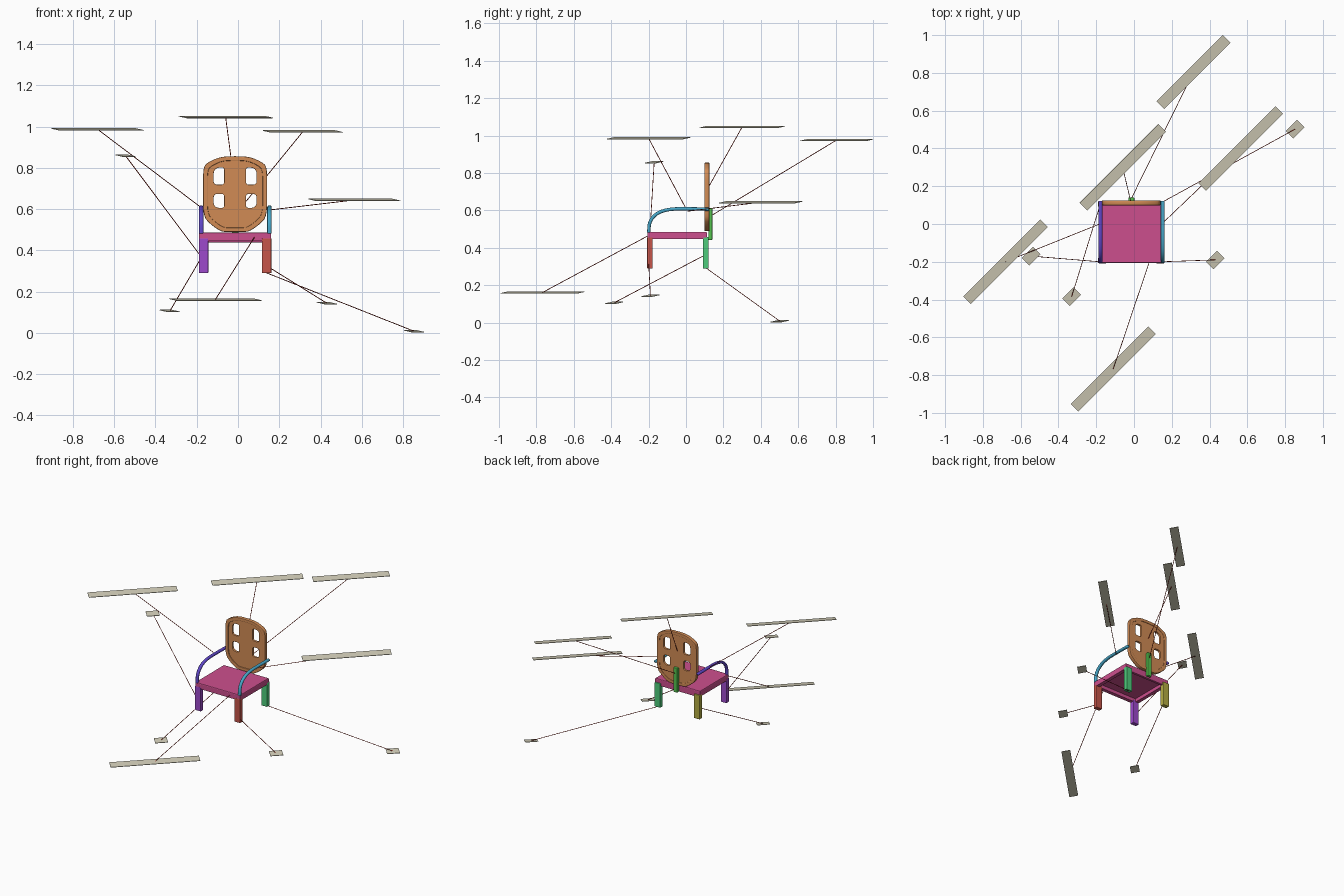
import bpy, bmesh, math
from mathutils import Matrix, Vector

if "Cube" in bpy.data.objects:
    bpy.data.objects.remove(bpy.data.objects["Cube"])

CX = -0.014   # chair centre line
DROP = -0.004  # small overall height offset


def paint(ob, rgb):
    m = bpy.data.materials.new(ob.name + "_mat")
    m.diffuse_color = (*[c ** 2.0 for c in rgb], 1)
    m.use_nodes = True
    m.node_tree.nodes["Principled BSDF"].inputs["Base Color"].default_value = m.diffuse_color
    ob.data.materials.append(m)


def add_mesh(name, bm, rgb):
    bmesh.ops.recalc_face_normals(bm, faces=bm.faces)
    me = bpy.data.meshes.new(name)
    bm.to_mesh(me)
    bm.free()
    ob = bpy.data.objects.new(name, me)
    bpy.context.collection.objects.link(ob)
    ob.location.z = DROP
    paint(ob, rgb)
    return ob


def cube(lo, hi):
    lo, hi = Vector(lo), Vector(hi)
    bm = bmesh.new()
    bmesh.ops.create_cube(bm, size=1)
    for v in bm.verts:
        v.co = (lo + hi) / 2 + v.co * (hi - lo)
    bm.normal_update()
    return bm


def box(name, lo, hi, rgb, bevel):
    bm = cube(lo, hi)
    bmesh.ops.bevel(bm, geom=bm.edges[:], offset=bevel, segments=2, profile=0.5, affect='EDGES')
    return add_mesh(name, bm, rgb)


def flat_panel(name, loops, y, half, rgb, bevel):
    # filled outline with holes in the xz plane, extruded along y
    cu = bpy.data.curves.new(name, 'CURVE')
    cu.dimensions = '2D'
    cu.fill_mode = 'BOTH'
    cu.extrude = half - bevel
    cu.bevel_depth = bevel
    cu.bevel_resolution = 1
    cu.offset = -bevel
    for loop in loops:
        sp = cu.splines.new('POLY')
        sp.points.add(len(loop) - 1)
        for p, (x, z) in zip(sp.points, loop):
            p.co = (x, z, 0, 1)
        sp.use_cyclic_u = True
    ob = bpy.data.objects.new(name, cu)
    bpy.context.collection.objects.link(ob)
    ob.rotation_euler.x = math.pi / 2
    ob.location = (0, y, DROP)
    paint(ob, rgb)
    bpy.ops.object.select_all(action='DESELECT')
    ob.select_set(True)
    bpy.context.view_layer.objects.active = ob
    bpy.ops.object.convert(target='MESH')
    bpy.ops.object.shade_smooth_by_angle()


def smooth(pts, times=2):
    # corner cutting on an open path with fixed ends
    for _ in range(times):
        out = [pts[0]]
        for a, b in zip(pts, pts[1:]):
            a, b = Vector(a), Vector(b)
            out += [a.lerp(b, 0.25), a.lerp(b, 0.75)]
        pts = out + [pts[-1]]
    return [tuple(p) for p in pts]


# Seat: shallow tray, open underneath
bm = cube((-0.188, -0.206, 0.450), (0.161, 0.112, 0.49))
under = [f for f in bm.faces if f.normal.z < -0.5]
bmesh.ops.inset_region(bm, faces=under, thickness=0.025, use_even_offset=True)
ret = bmesh.ops.extrude_discrete_faces(bm, faces=under)
bmesh.ops.translate(bm, verts=ret['faces'][0].verts[:], vec=(0, 0, 0.024))
outer = [e for e in bm.edges if all(v.co.z > 0.489 for v in e.verts)]
bmesh.ops.bevel(bm, geom=outer, offset=0.006, segments=2, profile=0.5, affect='EDGES')
add_mesh("seat", bm, (0.78, 0.28, 0.52))

# Legs
for name, x, y, rgb in (("front_left_leg", -0.167, -0.193, (0.58, 0.26, 0.78)),
                        ("front_right_leg", 0.139, -0.193, (0.75, 0.30, 0.26)),
                        ("back_left_leg", -0.167, 0.106, (0.68, 0.65, 0.24)),
                        ("back_right_leg", 0.139, 0.106, (0.28, 0.78, 0.45))):
    box(name, (x - 0.023, y - 0.015, 0.293), (x + 0.023, y + 0.015, 0.462), rgb, 0.004)

# Lower rail under the back edge of the seat
box("back_rail", (-0.150, 0.095, 0.443), (0.122, 0.112, 0.455), (0.78, 0.28, 0.52), 0.002)

# Arms: swept bar rising from the seat front to the backrest
path = smooth([(-0.199, 0.485), (-0.196, 0.545), (-0.155, 0.592), (-0.085, 0.612), (0.0, 0.613), (0.122, 0.611)])
for name, x, rgb in (("left_arm", -0.178, (0.34, 0.25, 0.76)), ("right_arm", 0.152, (0.25, 0.62, 0.76))):
    bm = bmesh.new()
    rings = []
    for i, p in enumerate(path):
        a, b = path[max(i - 1, 0)], path[min(i + 1, len(path) - 1)]
        t = Vector((0, b[0] - a[0], b[1] - a[1])).normalized()
        n = Vector((0, -t.z, t.y))
        ring = []
        for k in range(12):
            ang = math.tau * k / 12
            c, s = math.cos(ang), math.sin(ang)
            sq = 1 / max(abs(c), abs(s)) ** 0.5
            ring.append(bm.verts.new(Vector((x, *p)) + Vector((0.0105 * c * sq, 0, 0)) + n * 0.009 * s * sq))
        rings.append(ring)
    for r, q in zip(rings, rings[1:]):
        for k in range(12):
            bm.faces.new((r[k], r[k - 1], q[k - 1], q[k]))
    bm.faces.new(rings[0])
    bm.faces.new(rings[-1])
    ob = add_mesh(name, bm, rgb)
    ob.data.shade_smooth()

# Backrest: panel with four windows and a raised rim
ORANGE = (0.80, 0.51, 0.30)
half = smooth([(0, 0.860), (0.07, 0.858), (0.13, 0.832), (0.155, 0.808), (0.155, 0.70),
               (0.155, 0.570), (0.12, 0.530), (0.07, 0.496), (0.045, 0.493)])
outline = [(CX + x, z) for x, z in half] + [(CX - x, z) for x, z in half[:0:-1]]
inner = [(CX + (x - CX) * 0.86, 0.675 + (z - 0.675) * 0.885) for x, z in outline]


def window(side, x0, x1, z0, z1, radii):
    pts = []
    corners = ((x1, z1, 0), (x0, z1, 90), (x0, z0, 180), (x1, z0, 270))
    for (x, z, a0), r in zip(corners, radii):
        mx = x - r if x == x1 else x + r
        mz = z - r if z == z1 else z + r
        for k in range(5):
            a = math.radians(a0 + k * 22.5)
            pts.append((CX + side * (mx + r * math.cos(a)), mz + r * math.sin(a)))
    return pts


windows = []
for s in (-1, 1):
    windows.append(window(s, 0.053, 0.104, 0.722, 0.805, (0.028, 0.010, 0.012, 0.016)))
    windows.append(window(s, 0.053, 0.104, 0.610, 0.677, (0.016, 0.012, 0.010, 0.024)))
flat_panel("backrest_panel", [outline] + windows, 0.114, 0.008, ORANGE, 0.002)
flat_panel("backrest_rim", [outline, inner], 0.112, 0.013, ORANGE, 0.004)

# Rear connector between seat and backrest
box("back_connector", (-0.030, 0.120, 0.446), (0.002, 0.141, 0.617), (0.30, 0.74, 0.28), 0.004)

# Blank tag plates, turned 45 degrees, each with a thin leader line to its part
tags = (("connector_tag", 0.495, (0.315, 0.805, 0.98), (-0.015, 0.133, 0.575)),
        ("backrest_tag", 0.59, (-0.06, 0.30, 1.05), (-0.015, 0.11, 0.71)),
        ("right_arm_tag", 0.575, (0.565, 0.40, 0.648), (0.157, 0.01, 0.60)),
        ("left_arm_tag", 0.575, (-0.68, -0.20, 0.99), (-0.182, 0.0, 0.614)),
        ("seat_tag", 0.58, (-0.11, -0.768, 0.165), (0.08, -0.204, 0.468)),
        ("back_right_leg_tag", 0.083, (0.853, 0.502, 0.012), (0.13, 0.105, 0.298)),
        ("front_right_leg_tag", 0.083, (0.43, -0.19, 0.148), (0.145, -0.2, 0.325)),
        ("back_left_leg_tag", 0.083, (-0.33, -0.385, 0.11), (-0.18, 0.1, 0.365)),
        ("front_left_leg_tag", 0.083, (-0.545, -0.17, 0.862), (-0.18, -0.2, 0.375)))
u = Vector((1, 1, 0)).normalized()
w = Vector((-0.7, 0.7, 0.16)).normalized()
n = u.cross(w)
for name, length, pos, end in tags:
    pos, end = Vector(pos), Vector(end)
    bm = bmesh.new()
    bmesh.ops.create_cube(bm, size=1)
    for v in bm.verts:
        v.co = pos + u * v.co.x * length + w * v.co.y * 0.057 + n * v.co.z * 0.003
    add_mesh(name, bm, (0.80, 0.78, 0.69))
    d = end - pos
    bm = bmesh.new()
    mat = Matrix.Translation((pos + end) / 2) @ d.to_track_quat('Z', 'Y').to_matrix().to_4x4()
    bmesh.ops.create_cone(bm, cap_ends=True, segments=6, radius1=0.002, radius2=0.002,
                          depth=d.length, matrix=mat)
    add_mesh(name + "_line", bm, (0.55, 0.10, 0.06))
